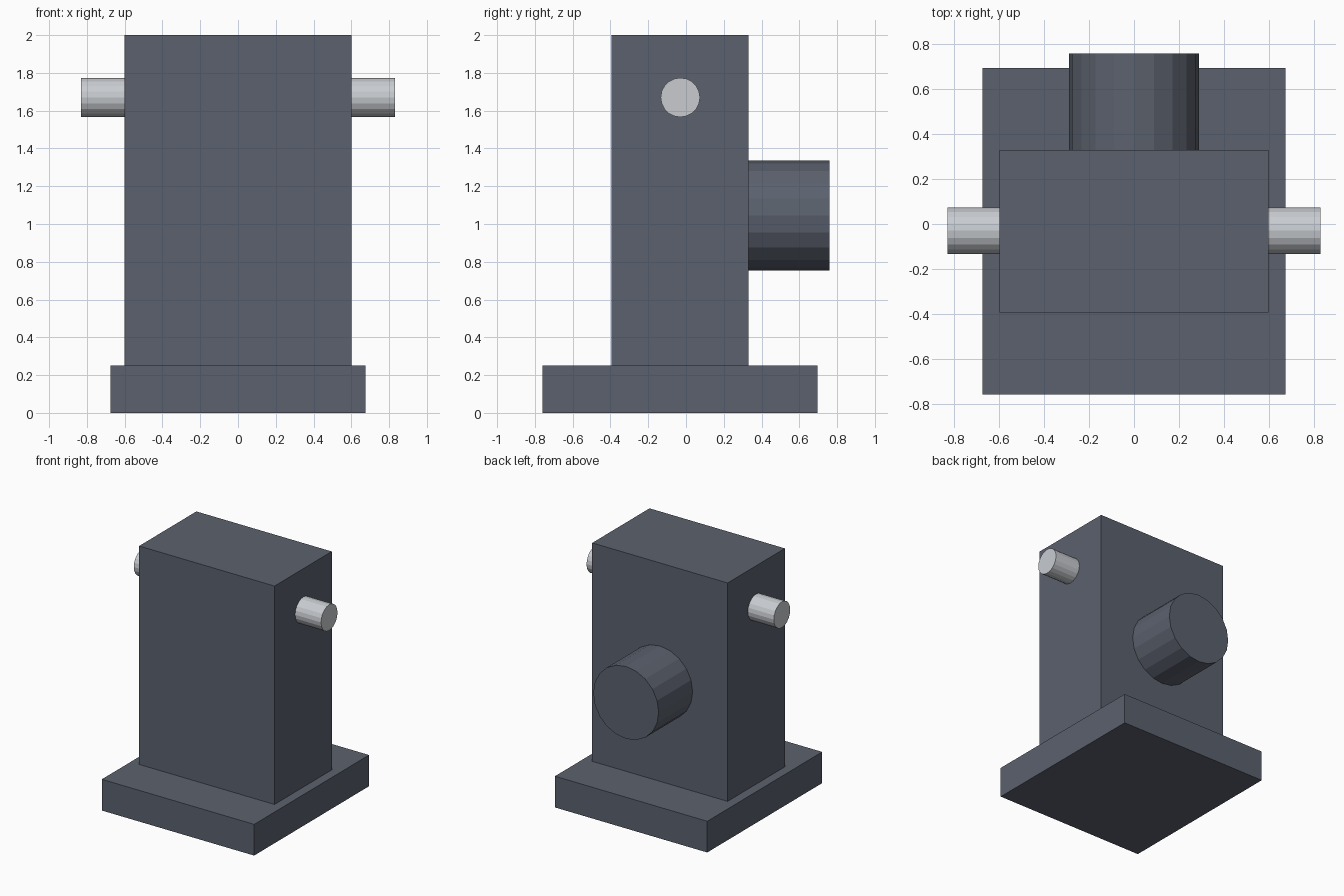
import bpy
from math import pi

if "Cube" in bpy.data.objects:
    bpy.data.objects.remove(bpy.data.objects["Cube"])


def material(name, color):
    m = bpy.data.materials.new(name)
    m.diffuse_color = color
    m.use_nodes = True
    m.node_tree.nodes["Principled BSDF"].inputs["Base Color"].default_value = m.diffuse_color
    return m


housing = material("dark_housing", (0.105, 0.12, 0.155, 1))
steel = material("bright_steel", (0.58, 0.6, 0.63, 1))


def finish(name, mat):
    ob = bpy.context.object
    ob.name = name
    ob.data.materials.append(mat)
    return ob


def box(name, lo, hi, mat):
    bpy.ops.mesh.primitive_cube_add(size=1, location=[(a + b) / 2 for a, b in zip(lo, hi)])
    ob = finish(name, mat)
    ob.scale = [b - a for a, b in zip(lo, hi)]
    bpy.ops.object.transform_apply(location=False, rotation=False, scale=True)


def rod(name, center, radius, length, rotation, mat):
    bpy.ops.mesh.primitive_cylinder_add(vertices=20, radius=radius, depth=length,
                                        location=center, rotation=rotation)
    finish(name, mat)


# Foot plate and upright gearbox body
box("base_plate", (-0.675, -0.76, 0), (0.675, 0.695, 0.25), housing)
box("gearbox_body", (-0.6, -0.395, 0.25), (0.6, 0.33, 2.0), housing)

# Motor drum on the back
rod("motor_drum", (0, 0.545, 1.045), 0.29, 0.43, (pi / 2, 0, 0), housing)

# Drive shaft stubs on both sides
for side, name in ((-1, "left_shaft"), (1, "right_shaft")):
    rod(name, (side * 0.715, -0.03, 1.67), 0.104, 0.23, (0, pi / 2, 0), steel)
